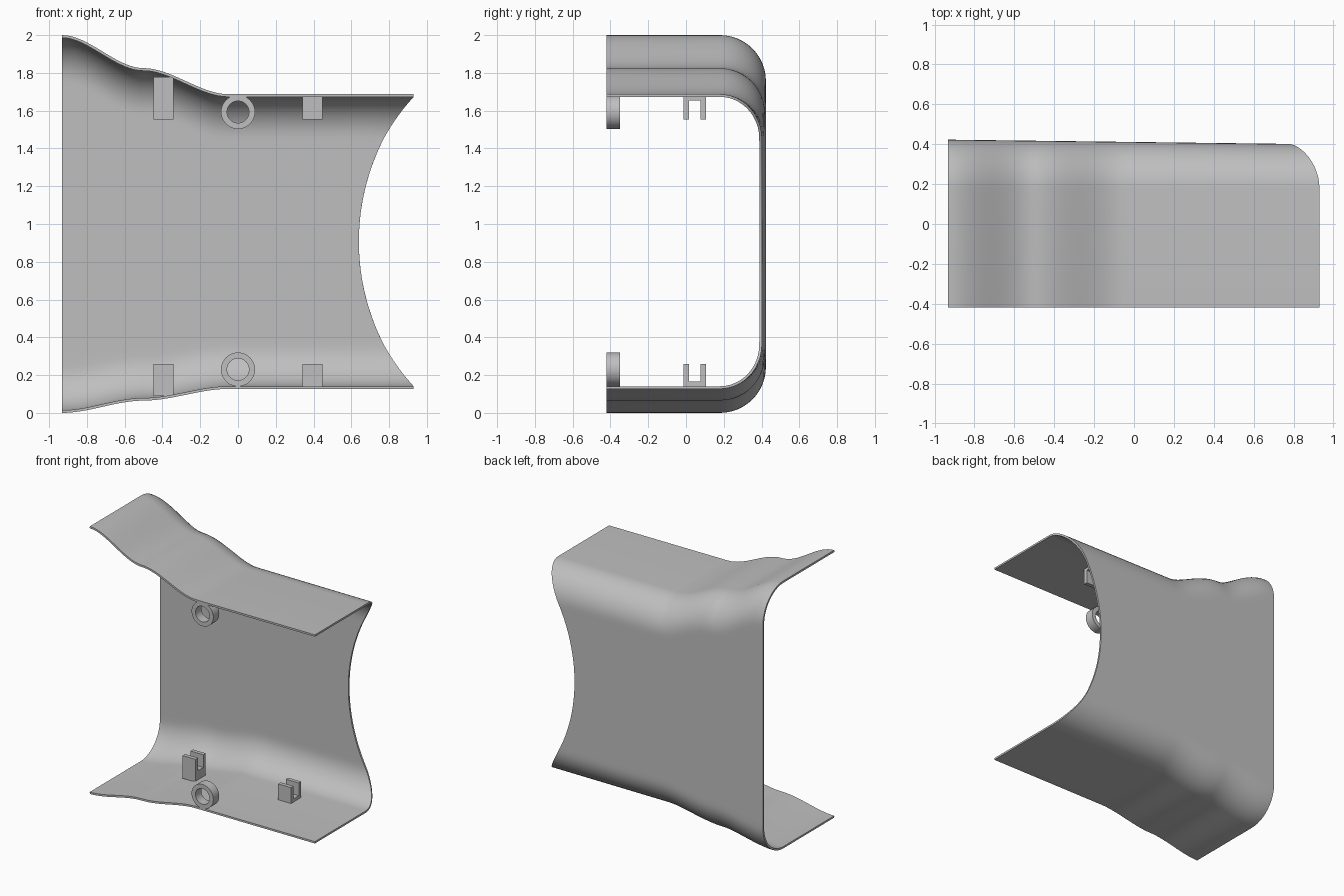
import bpy, bmesh, math

cube = bpy.data.objects.get("Cube")
if cube:
    bpy.data.objects.remove(cube)

LEFT_X, FRONT, BEND = -0.932, -0.42, 0.18
THICK = 0.014
TOP, BOTTOM = 1.687, 0.127      # outer heights of the straight section

grey = bpy.data.materials.new("plain grey")
grey.use_nodes = True
grey.diffuse_color = (0.52, 0.52, 0.52, 1)
grey.node_tree.nodes["Principled BSDF"].inputs["Base Color"].default_value = (0.52, 0.52, 0.52, 1)


def finish(bm, name, angle=30):
    mesh = bpy.data.meshes.new(name)
    bm.to_mesh(mesh)
    bm.free()
    mesh.materials.append(grey)
    obj = bpy.data.objects.new(name, mesh)
    bpy.context.collection.objects.link(obj)
    bpy.ops.object.select_all(action='DESELECT')
    obj.select_set(True)
    bpy.context.view_layer.objects.active = obj
    if name == "bracket_shell":
        mod = obj.modifiers.new("thickness", 'SOLIDIFY')
        mod.thickness, mod.offset = THICK, -1
        bpy.ops.object.modifier_apply(modifier=mod.name)
    bpy.ops.object.shade_smooth_by_angle(angle=math.radians(angle))
    return obj


def wave(x, a, b, c):
    """Two smooth steps from a through b to c along the flared side."""
    def step(t):
        t = min(max(t, 0), 1)
        return t * t * (3 - 2 * t)
    if x < -0.5:
        return a + (b - a) * step((x - LEFT_X) / (-0.5 - LEFT_X))
    return b + (c - b) * step((x + 0.5) / 0.45)


def section(x):
    """Outer C-shaped outline, bottom front to top front."""
    top, low = wave(x, 2.0, 1.825, TOP), wave(x, 0, 0.065, BOTTOM)
    back = 0.423 - 0.0125 * (x - LEFT_X)
    r = back - BEND
    n, m = 12, 36
    pts = [(FRONT, low)]
    for i in range(n + 1):
        a = math.pi / 2 * i / n
        pts.append((BEND + r * math.sin(a), low + r * (1 - math.cos(a))))
    for i in range(1, m):
        pts.append((back, low + r + (top - low - 2 * r) * i / m))
    for i in range(n + 1):
        a = math.pi / 2 * i / n
        pts.append((BEND + r * math.cos(a), top - r + r * math.sin(a)))
    return pts + [(FRONT, top)]


def scooped_end(z):
    """Circular cut-out on the left side."""
    return 1.834 - math.sqrt(1.194 ** 2 - (z - 0.907) ** 2)


# Shell: wavy flare, then a straight run up to the scooped end
bm = bmesh.new()
columns = []
waves, runs = 36, 6
for j in range(waves + 1):
    x = LEFT_X * (1 - j / waves)
    columns.append([bm.verts.new((x, y, z)) for y, z in section(x)])
for j in range(1, runs + 1):
    col = []
    for i, (y, z) in enumerate(section(0)):
        x = scooped_end(z) * j / runs
        col.append(bm.verts.new((x, section(x)[i][0], z)))
    columns.append(col)
for a, b in zip(columns, columns[1:]):
    for i in range(len(a) - 1):
        bm.faces.new((a[i], a[i + 1], b[i + 1], b[i]))
finish(bm, "bracket_shell")


def ring(name, z):
    """Short tube with its axis along y."""
    bm = bmesh.new()
    n = 40
    loops = []
    for r, y in ((0.09, FRONT), (0.09, -0.35), (0.058, -0.35), (0.058, FRONT)):
        loops.append([bm.verts.new((r * math.cos(math.tau * k / n), y,
                                    z + r * math.sin(math.tau * k / n))) for k in range(n)])
    for s in range(4):
        a, b = loops[s], loops[(s + 1) % 4]
        for k in range(n):
            bm.faces.new((a[k], a[(k + 1) % n], b[(k + 1) % n], b[k]))
    bmesh.ops.recalc_face_normals(bm, faces=bm.faces)
    finish(bm, name)


def clip(name, x, root, slot, tip):
    """U-shaped clip extruded along x."""
    outline = [(-0.013, root), (0.107, root), (0.107, tip), (0.078, tip),
               (0.078, slot), (0.017, slot), (0.017, tip), (-0.013, tip)]
    bm = bmesh.new()
    face = bm.faces.new([bm.verts.new((x - 0.053, y, z)) for y, z in outline])
    out = bmesh.ops.extrude_face_region(bm, geom=[face])
    moved = [v for v in out["geom"] if isinstance(v, bmesh.types.BMVert)]
    bmesh.ops.translate(bm, vec=(0.106, 0, 0), verts=moved)
    bmesh.ops.recalc_face_normals(bm, faces=bm.faces)
    finish(bm, name)


# Rings and clips on both flanges
ring("upper_ring", 1.593)
ring("lower_ring", 0.23)
for side, x in (("right", -0.395), ("left", 0.395)):
    high = wave(x + 0.053, 2.0, 1.825, TOP) - THICK / 2
    low = wave(x + 0.053, 0, 0.065, BOTTOM) + THICK / 2
    clip("upper_clip_" + side, x, high, 1.653, 1.553)
    clip("lower_clip_" + side, x, low, 0.165, 0.26)
